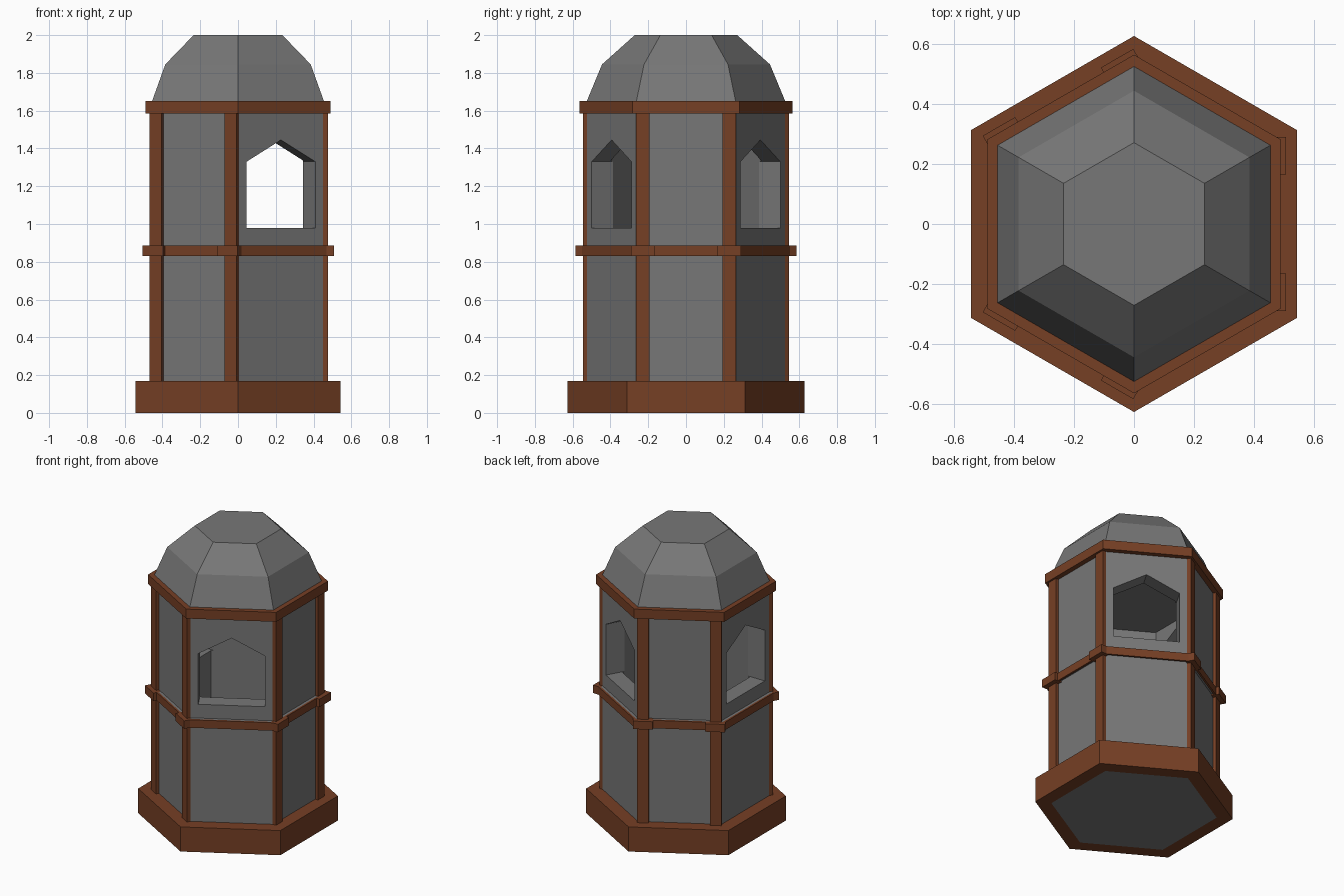
import bpy, bmesh
from math import cos, sin, radians
from mathutils import Matrix

cube = bpy.data.objects.get("Cube")
if cube:
    bpy.data.objects.remove(cube, do_unlink=True)


def material(name, rgb):
    m = bpy.data.materials.new(name)
    m.use_nodes = True
    m.diffuse_color = (*rgb, 1)
    m.node_tree.nodes["Principled BSDF"].inputs["Base Color"].default_value = (*rgb, 1)
    return m


GREY = material("stone grey", (0.185, 0.185, 0.185))
BROWN = material("wood brown", (0.18, 0.05, 0.018))


def finish(name, bm, mat):
    bmesh.ops.recalc_face_normals(bm, faces=bm.faces)
    mesh = bpy.data.meshes.new(name)
    bm.to_mesh(mesh)
    bm.free()
    mesh.materials.append(mat)
    obj = bpy.data.objects.new(name, mesh)
    bpy.context.collection.objects.link(obj)
    return obj


def hexagon(name, profile, mat, ring=False):
    """Six-sided body from (apothem, height) points; a ring closes on itself."""
    bm = bmesh.new()
    loops = []
    for a, z in profile:
        r = a / cos(radians(30))
        angles = [radians(30 + 60 * k) for k in range(6)]
        loops.append([bm.verts.new((r * cos(t), r * sin(t), z)) for t in angles])
    pairs = list(zip(loops, loops[1:]))
    if ring:
        pairs.append((loops[-1], loops[0]))
    else:
        bm.faces.new(loops[0])
        bm.faces.new(loops[-1])
    for low, high in pairs:
        for k in range(6):
            n = (k + 1) % 6
            bm.faces.new((low[k], low[n], high[n], high[k]))
    return finish(name, bm, mat)


def band(name, inner, outer, z0, z1, mat):
    return hexagon(name, [(inner, z0), (outer, z0), (outer, z1), (inner, z1)], mat, True)


def prism(name, outline, x0, x1, angle, mat):
    """Extrude a (sideways, height) outline outward, then turn it to face an angle."""
    bm = bmesh.new()
    back = [bm.verts.new((x0, y, z)) for y, z in outline]
    front = [bm.verts.new((x1, y, z)) for y, z in outline]
    bm.faces.new(back)
    bm.faces.new(front)
    for k in range(len(outline)):
        n = (k + 1) % len(outline)
        bm.faces.new((back[k], back[n], front[n], front[k]))
    bm.transform(Matrix.Rotation(radians(angle), 4, "Z"))
    return finish(name, bm, mat)


def cut(obj, cutter):
    mod = obj.modifiers.new("cut", "BOOLEAN")
    mod.operation = "DIFFERENCE"
    mod.solver = "EXACT"
    mod.object = cutter
    bpy.context.view_layer.objects.active = obj
    bpy.ops.object.modifier_apply(modifier=mod.name)
    bpy.data.objects.remove(cutter, do_unlink=True)


# Hollow tower with faceted dome
tower = hexagon("tower_walls_and_dome",
                [(0.455, 0), (0.455, 1.65), (0.385, 1.845), (0.235, 2)], GREY)
cut(tower, hexagon("shaft_cutter", [(0.345, 0.1), (0.345, 1.5)], GREY))

# Pointed windows on every other side
window = [(-0.21, 0.98), (0.21, 0.98), (0.21, 1.33), (0, 1.445), (-0.21, 1.33)]
for angle in (60, 180, 300):
    cut(tower, prism("window_cutter", window, 0.25, 0.6, angle, GREY))

# Base, floor ledge, belt and eaves
band("base_plinth", 0.455, 0.543, 0, 0.17, BROWN)
band("floor_ledge", 0.4, 0.472, 0.84, 0.885, GREY)
band("middle_belt", 0.472, 0.485, 0.83, 0.885, BROWN)
band("eaves_band", 0.44, 0.489, 1.585, 1.65, BROWN)

# Posts and belt blocks at both ends of the plain sides
for angle in (0, 120, 240):
    for side, label in ((-1, "right"), (1, "left")):
        post = [(side * y, z) for y, z in
                ((0.193, 0.17), (0.265, 0.17), (0.265, 1.585), (0.193, 1.585))]
        block = [(side * y, z) for y, z in
                 ((0.165, 0.83), (0.29, 0.83), (0.29, 0.885), (0.165, 0.885))]
        prism(f"post_{angle}_{label}", post, 0.44, 0.476, angle, BROWN)
        prism(f"belt_block_{angle}_{label}", block, 0.45, 0.507, angle, BROWN)
